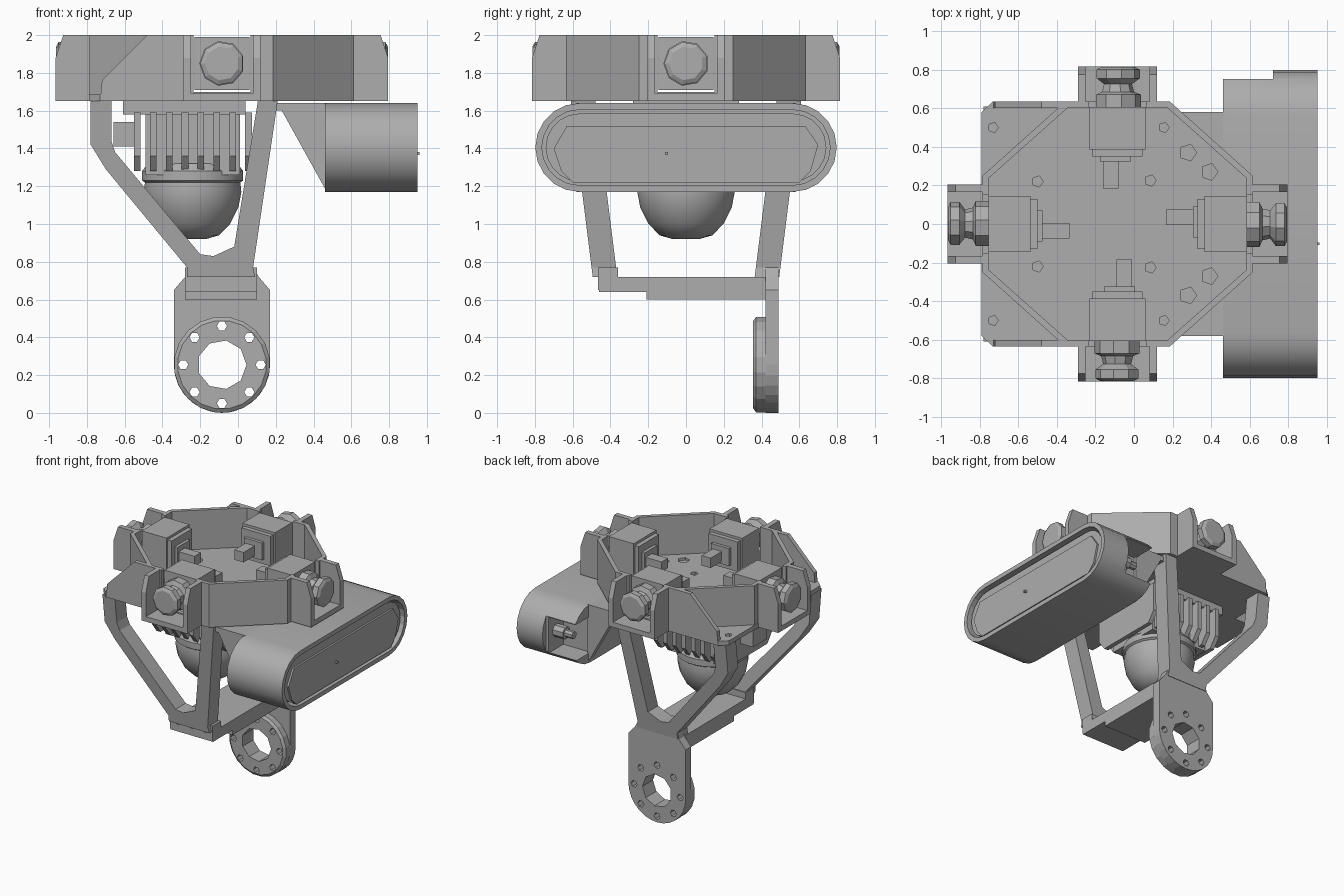
import bpy, bmesh, math
from mathutils import Matrix, Vector

cube = bpy.data.objects.get("Cube")
if cube:
    bpy.data.objects.remove(cube, do_unlink=True)

grey = bpy.data.materials.new("plain grey")
grey.use_nodes = True
COLOUR = (0.42, 0.42, 0.42, 1)
grey.diffuse_color = COLOUR
next(n for n in grey.node_tree.nodes if n.type == 'BSDF_PRINCIPLED').inputs["Base Color"].default_value = COLOUR

CX = -0.085           # centre of the mounting ring
BASE, TOP = 1.65, 2.0  # ring floor and rim heights


def finish(name, bm, matrix=None, smooth=False):
    if matrix is not None:
        bm.transform(matrix)
    bmesh.ops.recalc_face_normals(bm, faces=bm.faces)
    me = bpy.data.meshes.new(name)
    bm.to_mesh(me)
    bm.free()
    me.materials.append(grey)
    ob = bpy.data.objects.new(name, me)
    bpy.context.collection.objects.link(ob)
    if smooth:
        me.polygons.foreach_set("use_smooth", [True] * len(me.polygons))
        me.set_sharp_from_angle(angle=math.radians(30))
    return ob


def prism(name, pts, axis, a, b, matrix=None, smooth=False):
    """Extrude a flat outline along one axis, from a to b."""
    place = {'x': lambda u, v, w: (w, u, v),
             'y': lambda u, v, w: (u, w, v),
             'z': lambda u, v, w: (u, v, w)}[axis]
    bm = bmesh.new()
    lo = [bm.verts.new(place(u, v, a)) for u, v in pts]
    hi = [bm.verts.new(place(u, v, b)) for u, v in pts]
    bm.faces.new(lo)
    bm.faces.new(hi[::-1])
    for i in range(len(pts)):
        j = (i + 1) % len(pts)
        bm.faces.new((lo[i], lo[j], hi[j], hi[i]))
    return finish(name, bm, matrix, smooth)


def box(name, x0, x1, y0, y1, z0, z1, matrix=None):
    return prism(name, [(x0, y0), (x1, y0), (x1, y1), (x0, y1)], 'z', z0, z1, matrix)


def lathe(name, profile, sides, matrix=None, smooth=False):
    """Spin (radius, height) points about z and cap both ends."""
    bm = bmesh.new()
    rings = [[bm.verts.new((r * math.cos(t), r * math.sin(t), h))
              for t in (2 * math.pi * (i + .5) / sides for i in range(sides))]
             for r, h in profile]
    for p, q in zip(rings, rings[1:]):
        for i in range(sides):
            j = (i + 1) % sides
            bm.faces.new((p[i], p[j], q[j], q[i]))
    bm.faces.new(rings[0])
    bm.faces.new(rings[-1])
    return finish(name, bm, matrix, smooth)


def circle(u, v, r, n, start=0.0, sweep=2 * math.pi):
    return [(u + r * math.cos(start + sweep * i / n), v + r * math.sin(start + sweep * i / n))
            for i in range(n)]


def cut(ob, cutters):
    """Subtract cutters and bake the result."""
    for c in cutters:
        c.hide_render = True
        mod = ob.modifiers.new("cut", 'BOOLEAN')
        mod.operation, mod.object, mod.solver = 'DIFFERENCE', c, 'EXACT'
    bpy.context.view_layer.update()
    dg = bpy.context.evaluated_depsgraph_get()
    me = bpy.data.meshes.new_from_object(ob.evaluated_get(dg))
    ob.modifiers.clear()
    ob.data = me
    for c in cutters:
        bpy.data.objects.remove(c, do_unlink=True)


# Mounting floor with blind screw holes
half = [(0.61, 0.25), (0.18, 0.635), (-0.73, 0.635), (-0.79, 0.58)]
floor = prism("ring_floor", half + [(x, -y) for x, y in half[::-1]], 'z', BASE, BASE + 0.035)
holes = [(0.28, 0.37, 0.045), (0.39, 0.27, 0.045), (0.155, 0.5, 0.027),
         (0.085, 0.225, 0.03), (-0.5, 0.22, 0.03), (-0.73, 0.5, 0.027)]
cut(floor, [prism("hole", circle(x, s * y, r, 5), 'z', BASE + 0.015, BASE + 0.1)
            for x, y, r in holes for s in (1, -1)])


# Eight-sided ring wall, with an open slot for each camera
def octagon(t):
    q = [(0.70 - t, 0.25 - t * .4), (0.27 - t * .4, 0.635 - t)]
    q += [(-x, y) for x, y in q[::-1]]
    q += [(-x, -y) for x, y in q]
    return [(CX + x, y) for x, y in q]


wall = prism("ring_wall", octagon(0), 'z', BASE, TOP)
cut(wall, [prism("inner", octagon(0.032), 'z', BASE - 0.1, TOP + 0.1),
           box("slot", CX - 0.15, CX + 0.15, -1, 1, BASE + 0.05, TOP + 0.1),
           box("slot", -1, 1, -0.15, 0.15, BASE + 0.05, TOP + 0.1)])

# Sloped flanges and tilted side frames, one pair per side
flange = [(-0.35, BASE), (-0.73, BASE), (-0.72, 1.76), (-0.48, TOP), (-0.35, TOP)]
frame = [(-0.78, 1.65), (-0.78, 1.42), (-0.70, 1.29), (-0.27, 0.77), (-0.27, 0.72),
         (0.09, 0.72), (0.08, 0.77), (0.21, 1.65), (0.105, 1.65), (-0.02, 0.88),
         (-0.13, 0.83), (-0.20, 0.84), (-0.65, 1.38), (-0.67, 1.44), (-0.67, 1.65)]
for s, side in ((1, "back"), (-1, "front")):
    prism(side + "_flange", flange, 'y', s * 0.60, s * 0.635)
    lean = Matrix.Identity(4)
    lean[1][2], lean[1][3] = s * 0.125, -s * 0.125 * BASE
    prism(side + "_frame", frame, 'y', s * 0.48, s * 0.61, lean)

# Lower tray joining the frames
tray = [(-0.28, -0.46), (0.10, -0.46), (0.10, 0.45), (-0.28, 0.45)]
prism("tray", tray, 'z', 0.64, 0.72)
box("tray_underside", -0.28, 0.10, -0.21, 0.45, 0.60, 0.64)
bar = box("front_bar", -0.28, 0.10, -0.465, -0.36, 0.65, 0.77)
cut(bar, [prism("hole", circle(CX + d, 0.715, 0.02, 5), 'y', -0.5, -0.43) for d in (-0.125, 0, 0.125)])

# Hanging ring plate with its raised boss
R = 0.255
plate = [(CX - 0.185, 0.77), (CX - 0.195, 0.72), (CX - R, 0.65)]
plate += circle(CX, R, R, 14, math.pi, math.pi)
plate += [(CX + R, R), (CX + R, 0.65), (CX + 0.195, 0.72), (CX + 0.17, 0.77)]
ring_plate = prism("ring_plate", plate, 'y', 0.42, 0.49)
boss = lathe("ring_boss", [(R, 0), (R, 0.05), (0.235, 0.065)], 20,
             Matrix.Translation((CX, 0.421, R)) @ Matrix.Rotation(math.pi / 2, 4, 'X'))
for ob in (ring_plate, boss):
    centres = circle(CX, R, 0.205, 8, math.pi / 2)
    cut(ob, [prism("bore", circle(CX, R, 0.13, 9), 'y', 0.2, 0.6)] +
        [prism("hole", circle(u, v, 0.027, 6), 'y', 0.2, 0.6) for u, v in centres])

# Four cameras with their brackets, built facing the front then turned
cheek = [(0.01, BASE), (-0.18, BASE), (-0.18, 1.88), (-0.14, TOP), (0.01, TOP)]
lens = [(0.12, -0.06), (0.12, 0.035), (0.085, 0.05), (0.075, 0.09), (0.115, 0.12),
        (0.115, 0.165), (0.09, 0.178)]
for name, turn, x, y in (("front", 0, CX, -0.635), ("right", 90, CX + 0.70, 0),
                         ("back", 180, CX, 0.635), ("left", -90, CX - 0.70, 0)):
    m = Matrix.Translation((x, y, 0)) @ Matrix.Rotation(math.radians(turn), 4, 'Z')
    for s in (1, -1):
        prism(name + "_bracket_cheek", cheek, 'x', s * 0.165, s * 0.205, m)
    box(name + "_bracket_floor", -0.2, 0.2, -0.18, 0.01, BASE, BASE + 0.04, m)
    box(name + "_camera_body", -0.145, 0.145, 0.03, 0.25, 1.71, 1.99, m)
    box(name + "_camera_back", -0.13, 0.13, 0.25, 0.285, 1.73, 1.97, m)
    box(name + "_socket", -0.07, 0.09, 0.285, 0.31, 1.77, 1.91, m)
    box(name + "_plug", -0.005, 0.075, 0.31, 0.45, 1.79, 1.87, m)
    lathe(name + "_lens", lens, 9,
          m @ Matrix.Translation((0, 0, 1.85)) @ Matrix.Rotation(math.pi / 2, 4, 'X'))

# Finned unit with dome underneath
DX = -0.24
box("fin_block", DX - 0.25, DX + 0.25, -0.22, 0.22, 1.26, 1.60)
box("fin_cap", -0.61, 0.04, -0.28, 0.28, 1.58, 1.65)
for i in range(8):
    x = -0.55 + i * 0.084
    prism("fin", [(-0.25, 1.28), (0.25, 1.28), (0.31, 1.36), (0.31, 1.59), (-0.31, 1.59), (-0.31, 1.36)],
          'x', x, x + 0.035)
lathe("dome", [(0.24, 1.32), (0.27, 1.28), (0.27, 1.23), (0.255, 1.22), (0.26, 1.17), (0.245, 1.09),
               (0.20, 1.0), (0.14, 0.94), (0.07, 0.92)], 24, Matrix.Translation((DX, 0, 0)), True)
box("side_connector", -0.66, -0.54, -0.09, 0.09, 1.41, 1.54)


# Long capsule sensor on the left side
def stadium(inset, n=10):
    r = 0.235 - inset
    mid, z = 0.563, 1.405
    return (circle(mid, z, r, n, -math.pi / 2, math.pi) + [(mid, z + r)] +
            circle(-mid, z, r, n, math.pi / 2, math.pi) + [(-mid, z - r)])


shell = prism("sensor_shell", stadium(0), 'x', 0.46, 0.95, None, True)
cut(shell, [prism("recess", stadium(0.035), 'x', 0.80, 1.1),
            box("end_cut", 0.3, 0.72, 0.75, 1, 1, 1.8),
            box("pocket", 0.3, 0.70, 0.56, 1, 1.25, 1.54)])
prism("sensor_core", stadium(0.055), 'x', 0.79, 0.925, None, True)
panel = [(-0.70, 1.40), (-0.63, 1.52), (0.63, 1.52), (0.70, 1.42), (0.66, 1.28), (0.6, 1.22),
         (-0.6, 1.22), (-0.66, 1.28)]
prism("sensor_window", panel, 'x', 0.91, 0.94)
box("sensor_pin", 0.93, 0.96, -0.11, -0.095, 1.365, 1.38)
lathe("sensor_plug", [(0.05, 0), (0.05, 0.1), (0.03, 0.1), (0.03, 0.17)], 8,
      Matrix.Translation((0.71, 0.65, 1.40)) @ Matrix.Rotation(-math.pi / 2, 4, 'Y'))

# Sensor bracket: top sheet and triangular gussets
box("sensor_bracket_top", 0.15, 0.47, -0.58, 0.58, 1.60, 1.64)
for s in (1, -1):
    prism("sensor_gusset", [(0.21, 1.64), (0.47, 1.17), (0.47, 1.64)], 'y', s * 0.53, s * 0.58)
